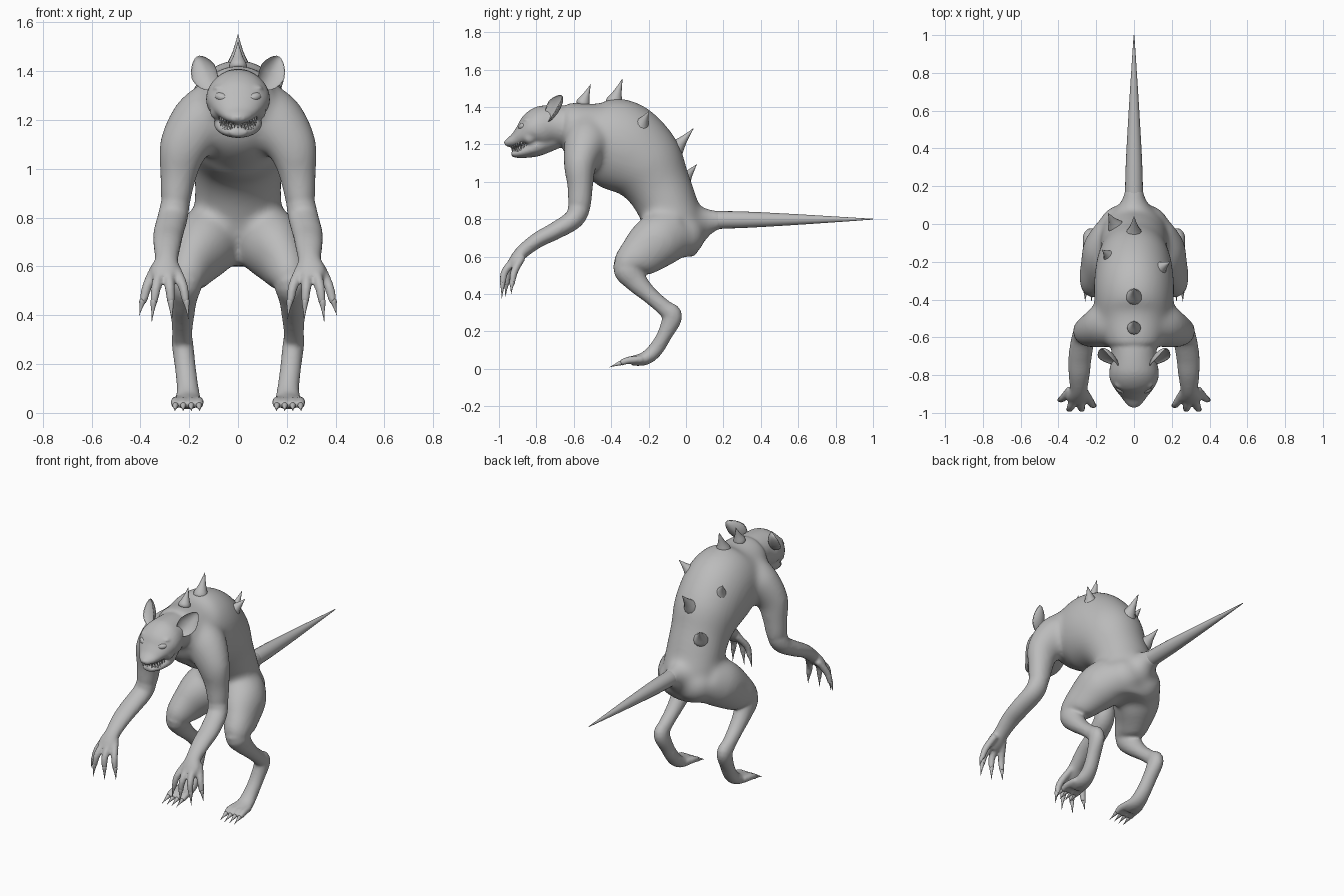
import bpy, bmesh, math
from mathutils import Vector, Matrix

cube = bpy.data.objects.get("Cube")
if cube:
    bpy.data.objects.remove(cube)

skin = bpy.data.materials.new("grey_skin")
skin.use_nodes = True
GREY = (0.5, 0.5, 0.5, 1)
skin.diffuse_color = GREY
skin.node_tree.nodes["Principled BSDF"].inputs["Base Color"].default_value = GREY


def catmull(a, b, c, d, t):
    return 0.5 * (2 * b + (c - a) * t + (2 * a - 5 * b + 4 * c - d) * t * t + (3 * b - a - 3 * c + d) * t ** 3)


def loft(bm, pts, side=1, sides=20, steps=5):
    """Smooth elliptical tube; each point is x, y, z, half width, half depth."""
    path = []
    for i in range(len(pts) - 1):
        q = [pts[max(0, min(len(pts) - 1, i + k))] for k in (-1, 0, 1, 2)]
        for s in range(steps):
            path.append([catmull(*v, s / steps) for v in zip(*q)])
    path.append(list(pts[-1]))
    centres = [Vector((p[0] * side, p[1], p[2])) for p in path]
    rings = []
    for i, p in enumerate(path):
        tan = (centres[min(i + 1, len(path) - 1)] - centres[max(i - 1, 0)]).normalized()
        ref = Vector((1, 0, 0))
        u = (ref - tan * ref.dot(tan)).normalized()
        w = tan.cross(u)
        ring = []
        for k in range(sides):
            a = math.tau * k / sides
            offset = u * math.cos(a) * max(p[3], 0.001) + w * math.sin(a) * max(p[4], 0.001)
            ring.append(bm.verts.new(centres[i] + offset))
        rings.append(ring)
    for a, b in zip(rings, rings[1:]):
        for k in range(sides):
            j = (k + 1) % sides
            bm.faces.new((a[k], a[j], b[j], b[k]))
    bm.faces.new(rings[0][::-1])
    bm.faces.new(rings[-1])


def ball(bm, centre, size, rot=None):
    m = Matrix.Translation(centre) @ (rot or Matrix()) @ Matrix.Diagonal((*size, 1))
    return bmesh.ops.create_uvsphere(bm, u_segments=20, v_segments=12, radius=1, matrix=m)["verts"]


def spike(bm, base, tip, r, side=1, sides=12):
    """Slightly concave pointed cone."""
    base, tip = Vector(base), Vector(tip)
    prof = ((0, 0.9), (0.15, 1), (0.5, 0.5), (1, 0.02))
    loft(bm, [(*base.lerp(tip, t), r * k, r * k) for t, k in prof], side, sides, 3)


def finish(bm, name):
    bmesh.ops.recalc_face_normals(bm, faces=bm.faces)
    mesh = bpy.data.meshes.new(name)
    bm.to_mesh(mesh)
    bm.free()
    mesh.materials.append(skin)
    mesh.shade_smooth()
    obj = bpy.data.objects.new(name, mesh)
    bpy.context.collection.objects.link(obj)
    return obj


def fuse(obj, voxel, rounds):
    """Merge overlapping volumes into one skin and relax the joins."""
    remesh = obj.modifiers.new("fuse", 'REMESH')
    remesh.mode = 'VOXEL'
    remesh.voxel_size = voxel
    remesh.use_smooth_shade = True
    relax = obj.modifiers.new("relax", 'SMOOTH')
    relax.factor = .5
    relax.iterations = rounds


# Core: torso, shoulders and thighs with soft joins
core = bmesh.new()
loft(core, [(0, -.66, 1.30, .13, .12), (0, -.60, 1.29, .16, .14), (0, -.50, 1.24, .195, .207),
            (0, -.36, 1.197, .213, .247), (0, -.23, 1.10, .203, .222), (0, -.15, .98, .18, .178),
            (0, -.095, .86, .178, .162), (0, -.055, .74, .175, .155), (0, -.06, .605, .14, .11)], sides=32)
loft(core, [(0, -.03, .76, .15, .14), (0, .06, .775, .112, .11), (0, .13, .79, .064, .066),
            (0, .20, .796, .05, .05)])
for s in (1, -1):
    loft(core, [(.08, -.49, 1.26, .10, .14), (.15, -.535, 1.20, .122, .12), (.222, -.567, 1.09, .104, .089),
                (.245, -.565, .97, .077, .070), (.255, -.57, .87, .064, .064), (.262, -.585, .82, .05, .05)], s)
    loft(core, [(.09, -.05, .74, .12, .14), (.14, -.15, .685, .137, .148), (.187, -.24, .61, .102, .125),
                (.213, -.305, .55, .08, .09), (.222, -.28, .50, .05, .06)], s)
    ball(core, (s * .06, -.02, .715), (.13, .125, .12))
core_obj = finish(core, "core")
fuse(core_obj, .015, 20)
fused = bpy.data.meshes.new_from_object(core_obj.evaluated_get(bpy.context.evaluated_depsgraph_get()))
bpy.data.objects.remove(core_obj)

# Body: the core plus head, jaw, forearms, hands, shins and feet
body = bmesh.new()
body.from_mesh(fused)
bpy.data.meshes.remove(fused)
loft(body, [(0, -.60, 1.29, .13, .115), (0, -.70, 1.30, .118, .11), (0, -.77, 1.29, .13, .115),
            (0, -.82, 1.275, .128, .097), (0, -.87, 1.246, .102, .062), (0, -.91, 1.223, .072, .04),
            (0, -.945, 1.21, .048, .026), (0, -.97, 1.203, .022, .013)], sides=32)
loft(body, [(0, -.70, 1.24, .08, .065), (0, -.80, 1.188, .10, .054), (0, -.86, 1.162, .083, .036),
            (0, -.905, 1.15, .056, .023), (0, -.934, 1.15, .03, .015)])
ball(body, (0, -.956, 1.21), (.022, .018, .015))

fingers = [(.335, .372, .39, .05), (.315, .335, .345, 0), (.285, .28, .275, 0), (.26, .226, .213, .02)]
toes = (-1.5, -.5, .5, 1.5)
for s in (1, -1):
    # Elbow, forearm and palm
    loft(body, [(.248, -.567, .94, .045, .042), (.255, -.57, .87, .058, .058), (.268, -.60, .80, .062, .053),
                (.285, -.70, .737, .062, .047), (.29, -.79, .69, .057, .042), (.293, -.87, .63, .048, .037),
                (.30, -.915, .58, .058, .031), (.30, -.94, .55, .045, .022)], s)
    # Knee, shin, heel and foot
    loft(body, [(.195, -.26, .60, .05, .06), (.214, -.308, .54, .07, .082), (.223, -.265, .465, .055, .06),
                (.226, -.19, .39, .046, .044), (.229, -.115, .325, .041, .044), (.227, -.074, .28, .044, .054),
                (.215, -.115, .18, .043, .04), (.206, -.165, .10, .045, .04), (.205, -.22, .055, .053, .036),
                (.208, -.29, .042, .056, .026)], s)
    # Fingers and toes
    for bx, mx, tx, back in fingers:
        loft(body, [(bx, -.90 + back / 2, .60, .022, .022), (mx, -.968 + back, .52, .021, .021),
                    (tx, -.98 + back, .45, .016, .016)], s, 12)
    for k in toes:
        x = .208 + k * .032
        loft(body, [(.208 + k * .026, -.24, .05, .022, .022), (x, -.31, .045, .021, .02),
                    (x, -.35, .03, .017, .016)], s, 12)
    # Brow and cheek
    ball(body, (s * .068, -.853, 1.325), (.036, .022, .011), Matrix.Rotation(-s * .35, 4, 'Y'))
    ball(body, (s * .08, -.835, 1.235), (.036, .036, .035))
fuse(finish(body, "body"), .009, 5)

# Tail
tail = bmesh.new()
loft(tail, [(0, .10, .793, .05, .05), (0, .20, .796, .047, .047), (0, .35, .797, .042, .042),
            (0, .60, .798, .028, .028), (0, .85, .799, .012, .012), (0, 1, .80, .002, .002)])
finish(tail, "tail")

# Cupped ears, leaning back and outward
v = Vector((.40, .50, .76)).normalized()
u = Vector((.8, .3, -.4))
u = (u - v * u.dot(v)).normalized()
n = u.cross(v).normalized()
n *= -math.copysign(1, n.y)
for s, name in ((1, "left_ear"), (-1, "right_ear")):
    ear = bmesh.new()
    for vert in ball(ear, (0, 0, 0), (1, 1, 1)):
        a, b, c = vert.co
        depth = .028 * c if c < 0 else -.014 * c
        wide = .057 * (1 - .3 * max(b, 0))
        p = Vector((.138, -.71, 1.395)) + u * a * wide + v * b * .086 + n * (depth + .018 * (a * a - .3))
        vert.co = (p.x * s, p.y, p.z)
    finish(ear, name)

# Eyes
for s, name in ((1, "left_eye"), (-1, "right_eye")):
    eye = bmesh.new()
    ball(eye, (s * .067, -.872, 1.294), (.031, .023, .019),
         Matrix.Rotation(s * .5, 4, 'Z') @ Matrix.Rotation(-s * .25, 4, 'Y'))
    finish(eye, name)

# Teeth along the curve of the mouth
teeth = bmesh.new()
for i in range(15):
    a = math.radians(-78 + 156 * i / 14)
    x, y = .076 * math.sin(a), -.845 - .085 * math.cos(a)
    lift = .022 * math.sin(a) ** 2
    long = .016 if i % 4 == 1 else 0
    spike(teeth, (x, y, 1.203 + lift), (x, y - .003, 1.166 + lift - long / 2), .0075, 1, 8)
    spike(teeth, (x * .92, y + .01, 1.15 + lift), (x * .92, y + .006, 1.182 + lift), .0065, 1, 8)
finish(teeth, "teeth")

# Claws
claws = bmesh.new()
for s in (1, -1):
    for bx, mx, tx, back in fingers:
        spike(claws, (tx, -.98 + back, .465), (tx + (tx - mx) * .8, -.985 + back, .375 + back / 2), .013, s)
    for k in toes:
        spike(claws, (.208 + k * .032, -.345, .033), (.208 + k * .034, -.41, .008), .012, s)
finish(claws, "claws")

# Back spikes
spikes = bmesh.new()
for base, tip, r in (((0, -.555, 1.41), (0, -.51, 1.52), .036), ((0, -.39, 1.41), (0, -.34, 1.55), .044),
                     ((.115, -.25, 1.28), (.19, -.20, 1.375), .052), ((-.115, -.185, 1.235), (-.168, -.137, 1.33), .044),
                     ((0, -.075, 1.155), (0, .04, 1.285), .048), ((-.09, -.025, .995), (-.137, .057, 1.092), .044)):
    spike(spikes, base, tip, r)
finish(spikes, "back_spikes")
